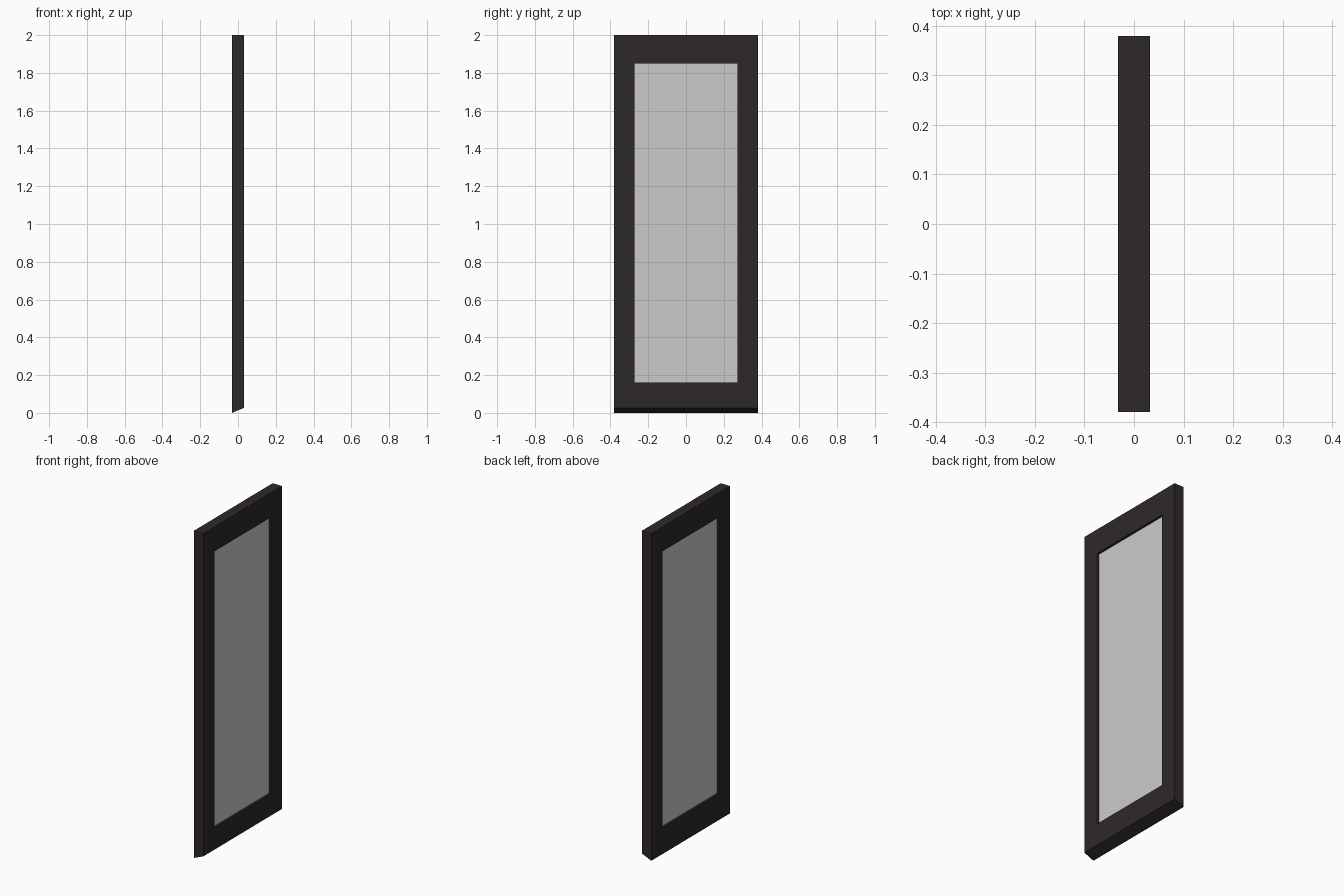
import bpy, bmesh

if "Cube" in bpy.data.objects:
    bpy.data.objects.remove(bpy.data.objects["Cube"])

HX, HY, TOP = 0.032, 0.38, 2.0          # half thickness, half width, height
OY, OZ0, OZ1 = 0.273, 0.16, 1.85        # opening half width, bottom, top
BEVEL = 0.027                           # rise of the slanted bottom edge

dark = bpy.data.materials.new("dark_frame")
dark.diffuse_color = (0.027, 0.022, 0.021, 1)
dark.use_nodes = True
dark.node_tree.nodes["Principled BSDF"].inputs["Base Color"].default_value = dark.diffuse_color


def make_object(name, bm, mat=None):
    bmesh.ops.recalc_face_normals(bm, faces=bm.faces)
    mesh = bpy.data.meshes.new(name)
    bm.to_mesh(mesh)
    bm.free()
    obj = bpy.data.objects.new(name, mesh)
    bpy.context.collection.objects.link(obj)
    if mat:
        mesh.materials.append(mat)
    return obj


def ring(bm, x, hy, z0, z1):
    return [bm.verts.new((x, y, z)) for y, z in
            ((-hy, z0), (hy, z0), (hy, z1), (-hy, z1))]


# Door frame: outer and inner loops, slanted along the bottom
bm = bmesh.new()
loops = [ring(bm, -HX, HY, 0, TOP), ring(bm, HX, HY, BEVEL, TOP),
         ring(bm, HX, OY, OZ0, OZ1), ring(bm, -HX, OY, OZ0, OZ1)]
for a, b in zip(loops, loops[1:] + loops[:1]):
    for i in range(4):
        j = (i + 1) % 4
        bm.faces.new((a[i], a[j], b[j], b[i]))
make_object("door_frame", bm, dark)

# Glass pane, recessed on both sides
bm = bmesh.new()
bmesh.ops.create_cube(bm, size=1)
for v in bm.verts:
    v.co = (v.co.x * 0.036, v.co.y * 2 * OY, (OZ0 + OZ1) / 2 + v.co.z * (OZ1 - OZ0))
make_object("glass_pane", bm)
